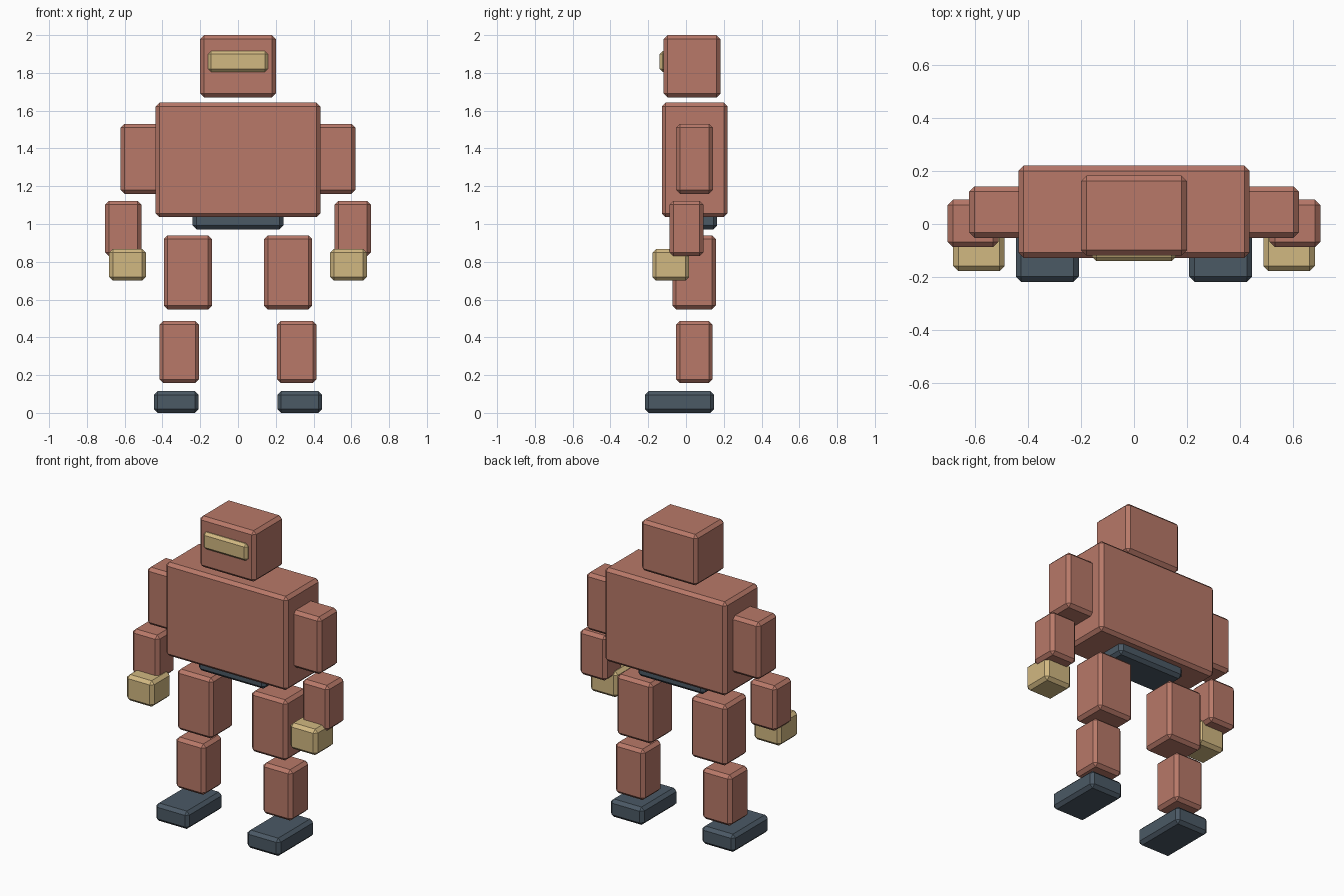
import bpy

if "Cube" in bpy.data.objects:
    bpy.data.objects.remove(bpy.data.objects["Cube"])


def material(name, color):
    m = bpy.data.materials.new(name)
    m.diffuse_color = (*color, 1)
    m.use_nodes = True
    m.node_tree.nodes["Principled BSDF"].inputs["Base Color"].default_value = m.diffuse_color
    return m


RED = material("red_paint", (0.48, 0.19, 0.14))
GOLD = material("gold_paint", (0.64, 0.48, 0.22))
DARK = material("dark_paint", (0.07, 0.10, 0.13))


def block(name, x, y, z, mat, bevel=0.02):
    """Chamfered box spanning the given (min, max) ranges."""
    spans = (x, y, z)
    bpy.ops.mesh.primitive_cube_add(size=1, location=[(a + b) / 2 for a, b in spans])
    ob = bpy.context.object
    ob.name = name
    ob.scale = [b - a for a, b in spans]
    bpy.ops.object.transform_apply(location=False, rotation=False, scale=True)
    mod = ob.modifiers.new("chamfer", 'BEVEL')
    mod.width = bevel
    mod.segments = 1
    ob.data.materials.append(mat)


def pair(name, x, y, z, mat):
    """Matching blocks on both sides of the body."""
    block(name + "_left", x, y, z, mat)
    block(name + "_right", (-x[1], -x[0]), y, z, mat)


# Head, visor, torso and pelvis
block("head", (-0.2, 0.2), (-0.118, 0.182), (1.67, 2.0), RED)
block("visor", (-0.158, 0.158), (-0.14, -0.08), (1.805, 1.915), GOLD, 0.016)
block("torso", (-0.436, 0.436), (-0.128, 0.22), (1.036, 1.642), RED)
block("pelvis", (-0.24, 0.24), (-0.075, 0.165), (0.972, 1.14), DARK)

# Arms
pair("upper_arm", (0.415, 0.622), (-0.052, 0.142), (1.16, 1.53), RED)
pair("forearm", (0.512, 0.703), (-0.087, 0.092), (0.83, 1.122), RED)
pair("hand", (0.488, 0.682), (-0.178, 0.017), (0.70, 0.868), GOLD)

# Legs
pair("thigh", (0.138, 0.393), (-0.072, 0.158), (0.548, 0.94), RED)
pair("shin", (0.206, 0.416), (-0.053, 0.141), (0.158, 0.487), RED)
pair("foot", (0.208, 0.446), (-0.218, 0.149), (0.0, 0.115), DARK)
